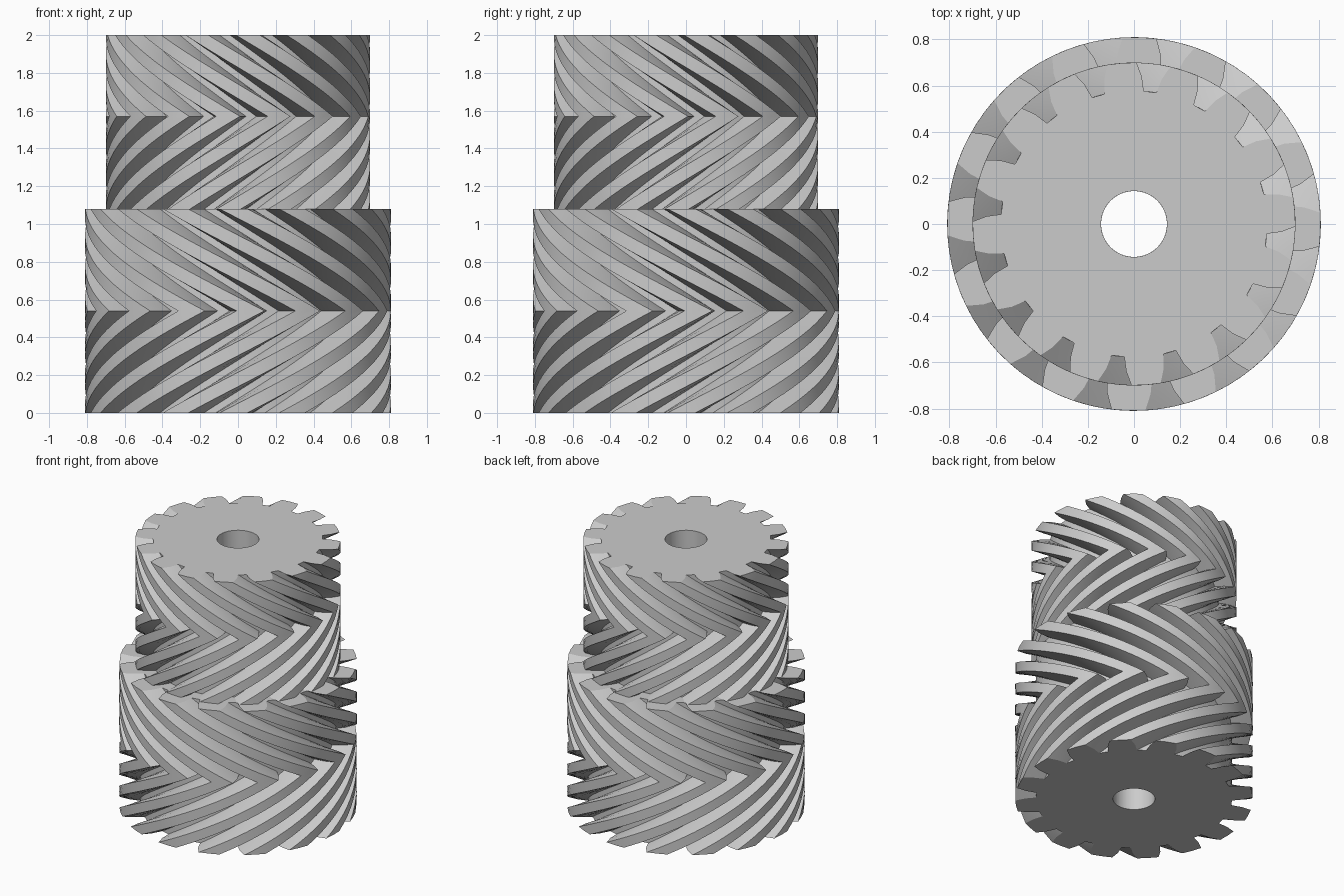
import bpy, bmesh
from math import radians, sin, cos

TEETH = 16
PITCH = 360 / TEETH
TWIST = 137          # degrees of twist per unit of height
BORE = 0.143
SLICES = 16          # slices per half of the herringbone

cube = bpy.data.objects.get("Cube")
if cube:
    bpy.data.objects.remove(cube, do_unlink=True)

grey = bpy.data.materials.new("plain grey")
grey.use_nodes = True
colour = (0.6, 0.6, 0.6, 1)
grey.diffuse_color = colour
for node in grey.node_tree.nodes:
    if node.type == 'BSDF_PRINCIPLED':
        node.inputs["Base Color"].default_value = colour


def tooth_outline(radius):
    """Polar outline of all teeth: (degrees, radius)."""
    flank = [(8.5, 0.825), (7.3, 0.915), (5.2, 1.0)]
    tooth = [(-a, r) for a, r in flank] + [(0, 1.0)] + flank[::-1]
    return [(a + i * PITCH, r * radius) for i in range(TEETH) for a, r in tooth]


def herringbone_gear(name, radius, bottom, middle, top, phase):
    bm = bmesh.new()
    outline = tooth_outline(radius)

    def ring(points, z):
        turn = phase - TWIST * abs(z - middle)
        return [bm.verts.new((r * cos(radians(a + turn)), r * sin(radians(a + turn)), z))
                for a, r in points]

    def bridge(lower, upper):
        n = len(lower)
        for i in range(n):
            j = (i + 1) % n
            bm.faces.new((lower[i], lower[j], upper[j], upper[i]))

    # toothed wall, twisting one way and then back
    levels = [bottom + (middle - bottom) * i / SLICES for i in range(SLICES)]
    levels += [middle + (top - middle) * i / SLICES for i in range(SLICES + 1)]
    rings = [ring(outline, z) for z in levels]
    for lower, upper in zip(rings, rings[1:]):
        bridge(lower, upper)

    # end faces and bore
    bore = [(a, BORE) for a, r in outline]
    bore_low, bore_high = ring(bore, bottom), ring(bore, top)
    bridge(rings[-1], bore_high)
    bridge(bore_high, bore_low)
    bridge(bore_low, rings[0])
    bmesh.ops.recalc_face_normals(bm, faces=bm.faces[:])

    mesh = bpy.data.meshes.new(name)
    bm.to_mesh(mesh)
    bm.free()
    mesh.materials.append(grey)
    obj = bpy.data.objects.new(name, mesh)
    bpy.context.collection.objects.link(obj)
    bpy.ops.object.select_all(action='DESELECT')
    obj.select_set(True)
    bpy.context.view_layer.objects.active = obj
    bpy.ops.object.shade_smooth_by_angle(angle=radians(20))
    return obj


herringbone_gear("lower_gear", 0.81, 0.0, 0.54, 1.08, phase=4.75)
herringbone_gear("upper_gear", 0.70, 1.08, 1.57, 2.0, phase=18.2)
